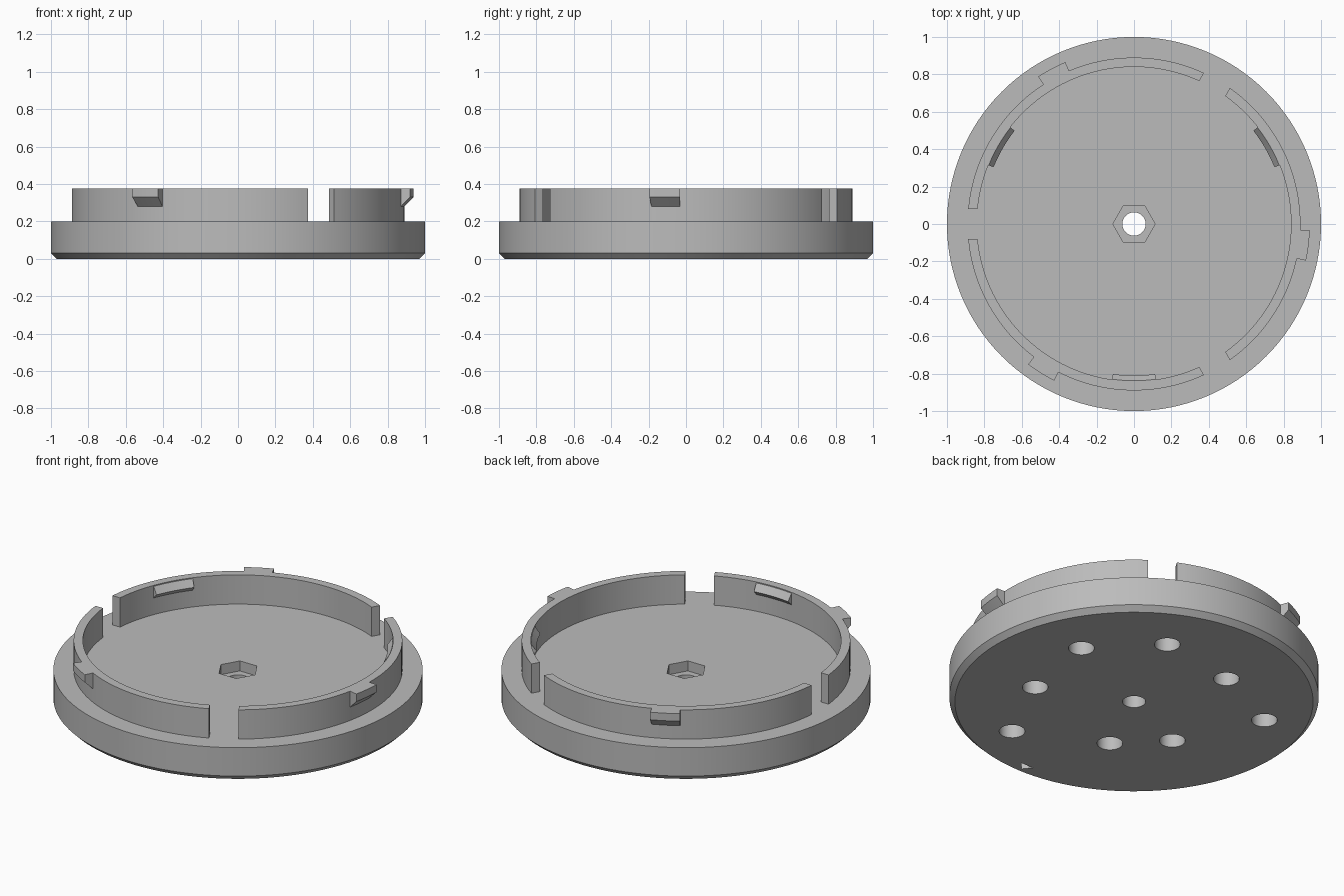
import bpy, bmesh
from math import sin, cos, asin, radians, pi

if "Cube" in bpy.data.objects:
    bpy.data.objects.remove(bpy.data.objects["Cube"], do_unlink=True)

grey = bpy.data.materials.new("plain_grey")
grey.use_nodes = True
grey.diffuse_color = (0.5, 0.5, 0.5, 1)
grey.node_tree.nodes["Principled BSDF"].inputs["Base Color"].default_value = (0.5, 0.5, 0.5, 1)


def finish(name, bm):
    bmesh.ops.recalc_face_normals(bm, faces=bm.faces)
    mesh = bpy.data.meshes.new(name)
    bm.to_mesh(mesh)
    bm.free()
    mesh.materials.append(grey)
    obj = bpy.data.objects.new(name, mesh)
    bpy.context.collection.objects.link(obj)
    return obj


def activate(obj):
    bpy.ops.object.select_all(action='DESELECT')
    obj.select_set(True)
    bpy.context.view_layer.objects.active = obj


def smooth(obj):
    activate(obj)
    bpy.ops.object.shade_smooth_by_angle(angle=radians(20))


def prism(name, outline, z0, z1):
    """Extrude a flat outline from z0 to z1."""
    bm = bmesh.new()
    low = bm.faces.new([bm.verts.new((x, y, z0)) for x, y in outline])
    new = bmesh.ops.extrude_face_region(bm, geom=[low])["geom"]
    bmesh.ops.translate(bm, vec=(0, 0, z1 - z0),
                        verts=[v for v in new if isinstance(v, bmesh.types.BMVert)])
    return finish(name, bm)


def circle(x, y, r, n):
    return [(x + r * cos(2 * pi * i / n), y + r * sin(2 * pi * i / n)) for i in range(n)]


def arc_solid(name, profile, start, end, steps, gap=0.0):
    """Sweep an (r, z) profile; gap trims each end parallel to its radius."""
    bm = bmesh.new()
    rows = []
    for i in range(steps + 1):
        row = []
        for r, z in profile:
            trim = asin(gap / r)
            a0, a1 = radians(start) + trim, radians(end) - trim
            a = a0 + (a1 - a0) * i / steps
            row.append(bm.verts.new((r * cos(a), r * sin(a), z)))
        rows.append(row)
    n = len(profile)
    for p, q in zip(rows, rows[1:]):
        for k in range(n):
            bm.faces.new((p[k], p[(k + 1) % n], q[(k + 1) % n], q[k]))
    bm.faces.new(rows[0])
    bm.faces.new(rows[-1])
    obj = finish(name, bm)
    smooth(obj)
    return obj


# Base disc with a chamfered lower rim
bm = bmesh.new()
rings = [[bm.verts.new((x, y, z)) for x, y in circle(0, 0, r, 128)]
         for r, z in ((0.97, 0), (1, 0.03), (1, 0.2))]
for p, q in zip(rings, rings[1:]):
    for i in range(len(p)):
        j = (i + 1) % len(p)
        bm.faces.new((p[i], p[j], q[j], q[i]))
bm.faces.new(rings[0])
bm.faces.new(rings[-1])
base = finish("base_disc", bm)

# Centre bore, nut pocket, pointer mark and blind holes under the base
cutters = [
    prism("nut_pocket_cutter", circle(0, 0, 0.113, 6), 0.14, 0.3),
    prism("bore_cutter", circle(0, 0, 0.0625, 32), -0.1, 0.25),
    prism("pointer_cutter", [(-0.04, -0.9), (0, -0.95), (0.04, -0.9)], -0.1, 0.04),
]
for a, b in ((0.59, 0.26), (-0.225, 0.51), (0.30, -0.67), (-0.43, -0.19)):
    for x, y in ((a, b), (b, a)):
        cutters.append(prism("blind_hole_cutter", circle(x, y, 0.07, 32), -0.1, 0.13))
for cutter in cutters:
    cutter.hide_render = True
    mod = base.modifiers.new("cut", 'BOOLEAN')
    mod.operation = 'DIFFERENCE'
    mod.solver = 'EXACT'
    mod.object = cutter
    activate(base)
    bpy.ops.object.modifier_apply(modifier=mod.name)
    bpy.data.objects.remove(cutter, do_unlink=True)
smooth(base)

# Raised rim in three parts, each with an outer lug and an inner snap ridge
rim = [(0.84, 0.195), (0.89, 0.195), (0.89, 0.375), (0.84, 0.375)]
lug = [(0.88, 0.375), (0.94, 0.375), (0.94, 0.33), (0.89, 0.28), (0.88, 0.28)]
ridge = [(0.845, 0.37), (0.838, 0.37), (0.81, 0.33), (0.84, 0.30), (0.845, 0.30)]
lug_starts = (-12, 113, 233)
for i, lug_start in enumerate(lug_starts):
    turn = 120 * i
    arc_solid(f"rim_segment_{i + 1}", rim, turn - 60, turn + 60, 42, gap=0.08)
    arc_solid(f"locking_lug_{i + 1}", lug, lug_start, lug_start + 10, 5)
    arc_solid(f"snap_ridge_{i + 1}", ridge, turn + 22, turn + 38, 6)
